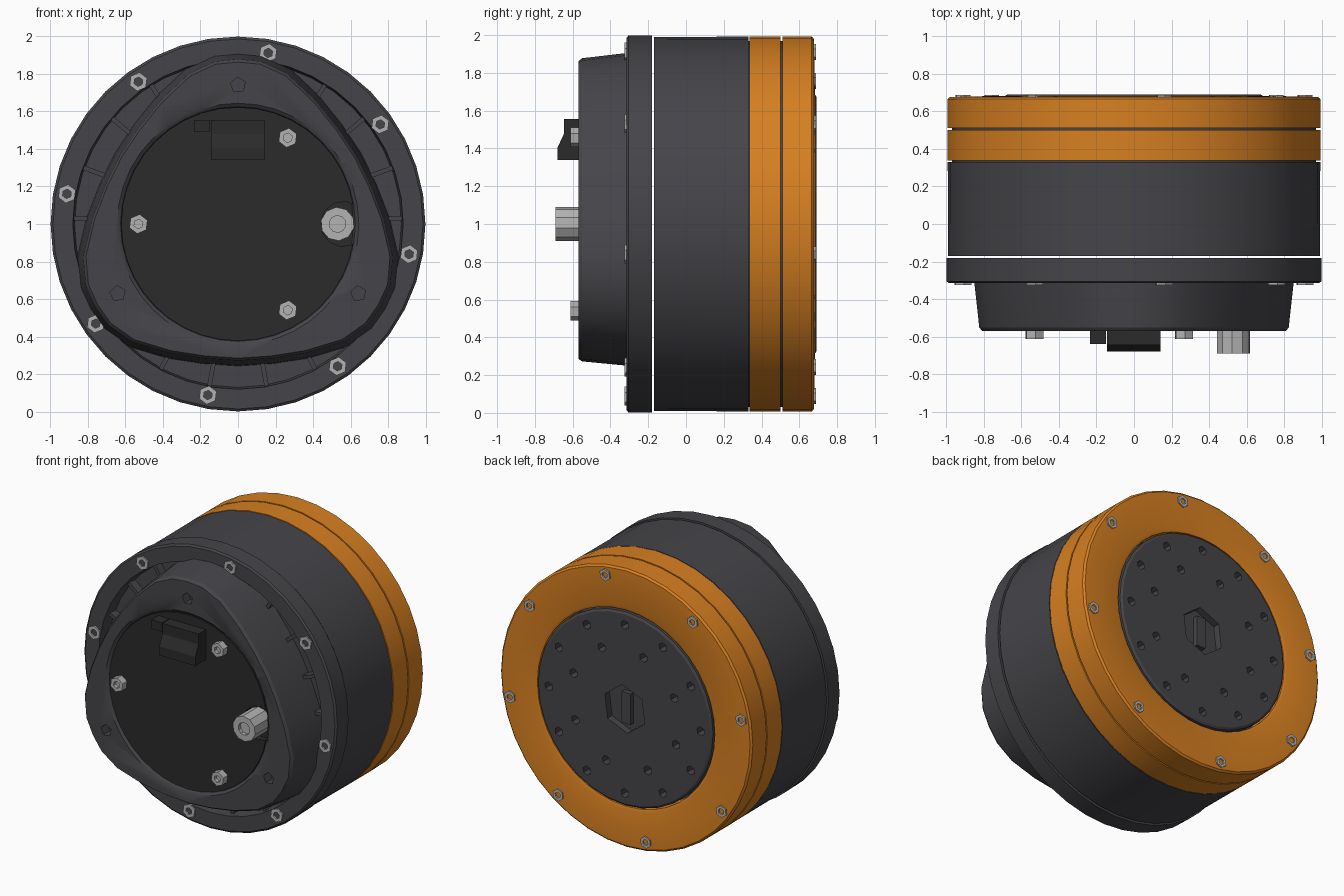
import bpy, bmesh
from math import sin, cos, pi, radians

if "Cube" in bpy.data.objects:
    bpy.data.objects.remove(bpy.data.objects["Cube"])


def mat(name, c):
    m = bpy.data.materials.new(name)
    m.diffuse_color = (*c, 1)
    m.use_nodes = True
    m.node_tree.nodes["Principled BSDF"].inputs["Base Color"].default_value = m.diffuse_color
    return m


GREY = mat("housing_grey", (0.06, 0.06, 0.068))
BLACK = mat("board_black", (0.024, 0.024, 0.024))
ORANGE = mat("ring_orange", (0.68, 0.215, 0.015))
SILVER = mat("screw_silver", (0.45, 0.45, 0.45))


def finish(name, bm, material, smooth=True):
    bmesh.ops.recalc_face_normals(bm, faces=bm.faces)
    me = bpy.data.meshes.new(name)
    bm.to_mesh(me)
    bm.free()
    ob = bpy.data.objects.new(name, me)
    bpy.context.collection.objects.link(ob)
    if material:
        me.materials.append(material)
    if smooth:
        bpy.ops.object.select_all(action='DESELECT')
        ob.select_set(True)
        bpy.context.view_layer.objects.active = ob
        bpy.ops.object.shade_smooth_by_angle(angle=radians(25))
    return ob


def loft(bm, rings, closed=False):
    # joins equal-length vertex rings; closes as a tube or caps both ends
    vs = [[bm.verts.new(p) for p in r] for r in rings]
    n = len(vs[0])
    for a, b in zip(vs, vs[1:] + (vs[:1] if closed else [])):
        for i in range(n):
            j = (i + 1) % n
            bm.faces.new((a[i], a[j], b[j], b[i]))
    if not closed:
        bm.faces.new(vs[0])
        return bm.faces.new(vs[-1])


def circle(r, y, n, cx=0, cz=1, rot=0):
    return [(cx + r * cos(2 * pi * i / n + rot), y, cz + r * sin(2 * pi * i / n + rot))
            for i in range(n)]


def lathe(name, profile, material, n=40, closed=False):
    bm = bmesh.new()
    loft(bm, [circle(r, y, n) for r, y in profile], closed)
    return finish(name, bm, material)


def prisms(name, spots, r, y0, y1, n, material=None, socket=0):
    # row of small prisms along y, optionally with a socket in the y1 end
    bm = bmesh.new()
    for x, z in spots:
        rings = [circle(r, y0, n, x, z, 0.4), circle(r, y1, n, x, z, 0.4)]
        if socket:
            inner = y1 + (0.025 if y1 < y0 else -0.025)
            rings += [circle(socket, y1, n, x, z, 0.4), circle(socket, inner, n, x, z, 0.4)]
        loft(bm, rings)
    return finish(name, bm, material, False)


def box(name, x, y, z, material):
    bm = bmesh.new()
    loft(bm, [[(x[0], k, z[0]), (x[1], k, z[0]), (x[1], k, z[1]), (x[0], k, z[1])] for k in y])
    return finish(name, bm, material, False)


def cut(ob, cutter):
    m = ob.modifiers.new("cut", 'BOOLEAN')
    m.operation = 'DIFFERENCE'
    m.solver = 'EXACT'
    m.object = cutter
    cutter.hide_render = True
    cutter.hide_set(True)


def polar(r, degs):
    return [(r * cos(radians(d)), 1 + r * sin(radians(d))) for d in degs]


# main housing with a recessed front, and its front rim
lathe("main_housing", [(0.6, -0.17), (0.99, -0.17), (0.992, 0.33), (0.6, 0.33)], GREY, closed=True)
lathe("front_rim", [(0.5, -0.22), (0.87, -0.22), (0.88, -0.315), (0.985, -0.315),
                    (0.998, -0.305), (0.998, -0.18), (0.5, -0.18)], GREY, closed=True)

# orange gearbox rings with dark core showing in the seams
lathe("seam_core", [(0.6, 0.30), (0.97, 0.30), (0.97, 0.55), (0.6, 0.55)], GREY, closed=True)
lathe("orange_middle_ring", [(0.66, 0.337), (0.993, 0.337), (0.993, 0.50), (0.66, 0.50)],
      ORANGE, closed=True)
lathe("orange_end_ring", [(0.70, 0.51), (0.993, 0.51), (0.993, 0.665), (0.98, 0.677),
                          (0.72, 0.682), (0.70, 0.675)], ORANGE, closed=True)

# output plate with bolt holes and a central hex pocket
plate = lathe("output_plate", [(0.69, 0.45), (0.69, 0.68), (0.675, 0.69)], GREY, 32)
holes = polar(0.6, range(0, 360, 30)) + polar(0.43, range(20, 380, 45))
cut(plate, prisms("plate_hole_cutter", holes, 0.032, 0.63, 0.75, 6))
cut(plate, prisms("hub_pocket_cutter", [(0, 1)], 0.17, 0.64, 0.75, 6))
box("hub_key", (-0.035, 0.035), (0.62, 0.675), (0.89, 1.11), GREY)

# three-lobed front cover, tapering forward, with a round opening
half = [(0, .875), (8, .872), (18, .84), (32, .775), (46, .735), (60, .725)]
lobe = [(-a, r) for a, r in half[-2:0:-1]] + half
shape = [(90 + 120 * k + a, r) for k in range(3) for a, r in lobe]


def cover_ring(y, s):
    return [(s * r * cos(radians(a)), y, 1 + s * r * sin(radians(a))) for a, r in shape]


bm = bmesh.new()
loft(bm, [cover_ring(-0.2, 1.045), cover_ring(-0.31, 1.035),
          cover_ring(-0.55, 1.003), cover_ring(-0.57, 0.985)])
cover = finish("front_cover", bm, GREY)
bm = bmesh.new()
loft(bm, [circle(0.61, -0.50, 40), circle(0.625, -0.555, 40), circle(0.68, -0.60, 40)])
cut(cover, finish("cover_opening_cutter", bm, None))
cut(cover, prisms("cover_hole_cutter", polar(0.74, (90, 210, 330)), 0.042, -0.62, -0.50, 5))

# black circuit board with an open notch for the metal plug
board = lathe("circuit_board", [(0.622, -0.49), (0.622, -0.562)], BLACK)
notch = prisms("notch_cutter", [(0.56, 1)], 0.12, -0.63, -0.515, 12)
cut(board, notch)
prisms("metal_plug", [(0.53, 1)], 0.09, -0.49, -0.69, 10, SILVER, 0.045)

# wedge-topped cable socket and small chip
bm = bmesh.new()
side = [(-0.55, 1.34), (-0.68, 1.34), (-0.68, 1.405), (-0.645, 1.48), (-0.645, 1.555), (-0.55, 1.555)]
loft(bm, [[(x, y, z) for y, z in side] for x in (-0.145, 0.14)])
finish("cable_socket", bm, BLACK, False)
box("small_chip", (-0.235, -0.15), (-0.64, -0.55), (1.49, 1.555), BLACK)

# ribs inside the gap between cover and rim
bm = bmesh.new()
for k in range(3):
    for off in (-28, -10, 10, 28):
        a = radians(30 + 120 * k + off)
        rings = []
        for y in (-0.2, -0.28):
            rings.append([(r * cos(a) - t * sin(a), y, 1 + r * sin(a) + t * cos(a))
                          for r, t in ((0.72, -.012), (0.89, -.012), (0.89, .012), (0.72, .012))])
        loft(bm, rings)
finish("gap_ribs", bm, GREY, False)

# screws: eight on the front rim, eight on the end ring, three on the board
around = polar(0.925, range(35, 395, 45))
prisms("front_rim_screws", around, 0.05, -0.27, -0.325, 6, SILVER, 0.025)
prisms("end_ring_screws", around, 0.043, 0.62, 0.688, 6, SILVER, 0.022)
prisms("board_screws", polar(0.53, (60, 180, 300)), 0.052, -0.54, -0.612, 6, SILVER, 0.025)
